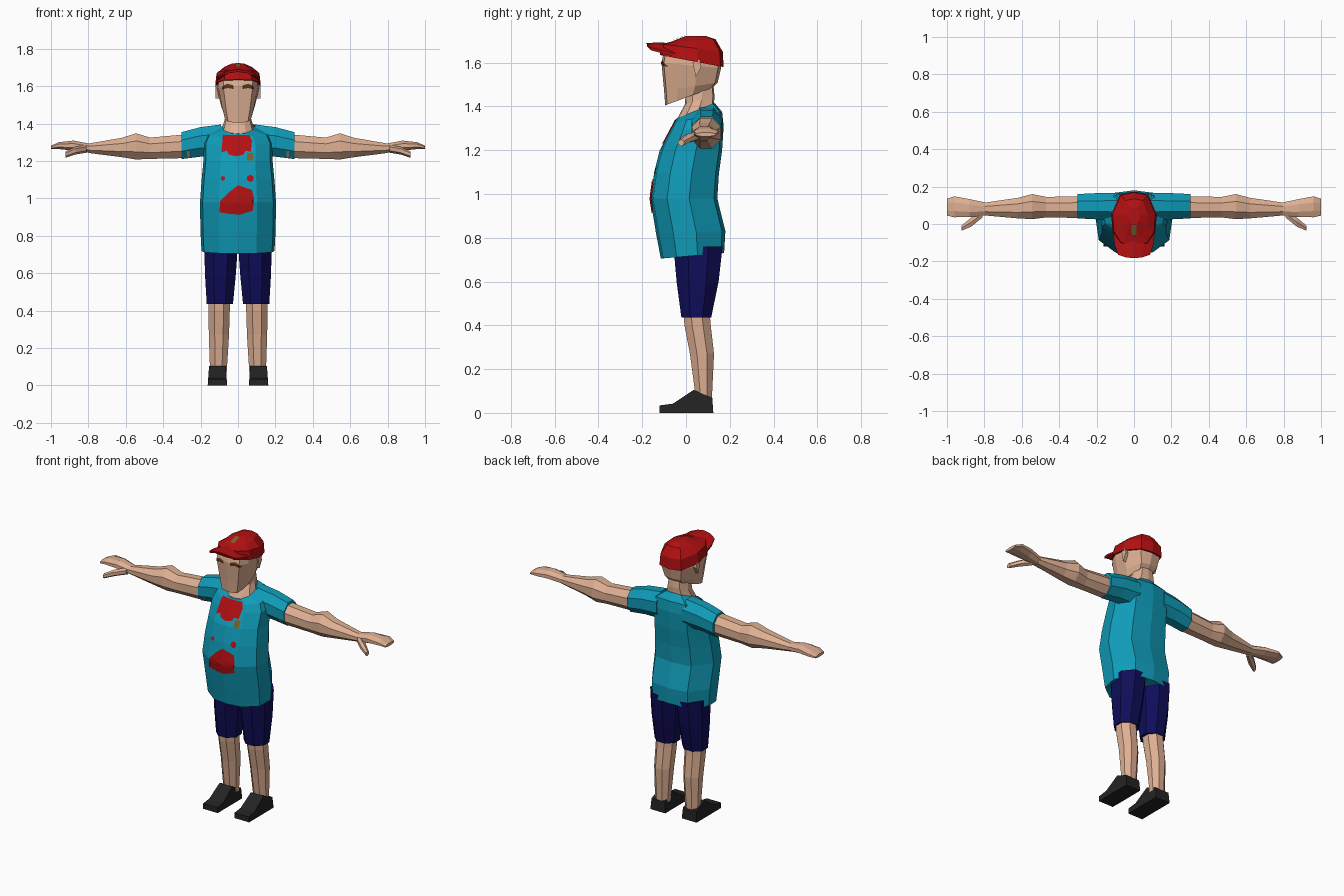
import bpy, bmesh, math
from mathutils import Vector
from mathutils.bvhtree import BVHTree


def material(name, r, g, b):
    m = bpy.data.materials.new(name)
    m.diffuse_color = (r, g, b, 1)
    return m


SKIN = material("skin", 0.73, 0.43, 0.29)
TEAL = material("teal_cloth", 0.005, 0.33, 0.48)
RED = material("red", 0.46, 0.005, 0.006)
NAVY = material("navy_cloth", 0.005, 0.004, 0.10)
BLACK = material("black_leather", 0.017, 0.017, 0.017)
BROWN = material("brown_hair", 0.10, 0.04, 0.008)
GOLD = material("dull_gold", 0.20, 0.12, 0.02)


def finish(name, bm, mat):
    me = bpy.data.meshes.new(name)
    bm.to_mesh(me)
    bm.free()
    me.materials.append(mat)
    ob = bpy.data.objects.new(name, me)
    bpy.context.collection.objects.link(ob)
    return ob


def loft(name, rings, mat):
    """Closed skin through rings that have equal point counts."""
    bm = bmesh.new()
    vs = [[bm.verts.new(p) for p in ring] for ring in rings]
    n = len(vs[0])
    for a, b in zip(vs, vs[1:]):
        for i in range(n):
            j = (i + 1) % n
            bm.faces.new((a[i], a[j], b[j], b[i]))
    bm.faces.new(vs[0])
    bm.faces.new(vs[-1])
    bmesh.ops.recalc_face_normals(bm, faces=bm.faces)
    return finish(name, bm, mat)


def body_ring(zf, zb, yf, yb, w, k=0.5):
    """Symmetric ten-sided ring, tilted from front height zf to back height zb."""
    half = [(0, 0), (k, 0.04), (0.93, 0.25), (1, 0.58), (0.62, 0.95), (0, 1)]
    pts = half + [(-u, t) for u, t in half[-2:0:-1]]
    return [(u * w, yf + t * (yb - yf), zf + t * (zb - zf)) for u, t in pts]


def oval(n, ra, rb):
    c = math.cos(math.pi / n)
    return [(ra / c * math.cos((i + 0.5) * math.tau / n),
             rb / c * math.sin((i + 0.5) * math.tau / n)) for i in range(n)]


def limb_x(name, rows, mat, s, n=8):
    """Limb along x; rows are x, y, z, half depth, half height."""
    loft(name, [[(s * x, y + a, z + b) for a, b in oval(n, ra, rb)]
                for x, y, z, ra, rb in rows], mat)


def limb_z(name, rows, mat, s, n=8):
    """Limb along z; rows are z, x, y, half width, half depth."""
    loft(name, [[(s * (x + a), y + b, z) for a, b in oval(n, ra, rb)]
                for z, x, y, ra, rb in rows], mat)


def patch(name, outline, target, mat, from_top=False):
    """Thin painted shape projected on a surface."""
    tree = BVHTree.FromPolygons([v.co for v in target.data.vertices],
                                [p.vertices[:] for p in target.data.polygons])
    ray = Vector((0, 0, -1)) if from_top else Vector((0, 1, 0))
    bm = bmesh.new()
    bm.faces.new([bm.verts.new((a, b, 3) if from_top else (a, -1, b)) for a, b in outline])
    bmesh.ops.triangulate(bm, faces=bm.faces)
    bmesh.ops.subdivide_edges(bm, edges=bm.edges, cuts=4, use_grid_fill=True)
    for v in bm.verts:
        hit, normal, _, _ = tree.ray_cast(v.co, ray)
        if hit:
            v.co = hit - ray * 0.005
    bm.normal_update()
    for f in bm.faces:
        if f.normal.dot(ray) > 0:
            f.normal_flip()
    return finish(name, bm, mat)


def box2d(x0, x1, y0, y1):
    return [(x0, y0), (x1, y0), (x1, y1), (x0, y1)]


# Shirt body with round belly
shirt = loft("shirt_body", [body_ring(*r) for r in (
    (0.705, 0.73, -0.115, 0.174, 0.195),
    (0.82, 0.83, -0.137, 0.18, 0.201),
    (0.98, 0.98, -0.163, 0.143, 0.203),
    (1.10, 1.09, -0.145, 0.15, 0.195),
    (1.20, 1.20, -0.12, 0.165, 0.185),
    (1.285, 1.31, -0.075, 0.172, 0.185),
    (1.325, 1.375, -0.053, 0.165, 0.165),
    (1.345, 1.415, -0.043, 0.132, 0.085))], TEAL)

# Red stains and breast badge
patch("chest_stain", [(-0.08, 1.34), (0.06, 1.34), (0.075, 1.31), (0.055, 1.28), (0.068, 1.25),
                      (0.04, 1.255), (0.03, 1.235), (-0.01, 1.225), (-0.05, 1.235),
                      (-0.06, 1.255), (-0.09, 1.245), (-0.065, 1.30)], shirt, RED)
patch("belly_stain", [(-0.1, 0.925), (-0.095, 0.985), (-0.045, 1.035), (0, 1.07), (0.075, 1.045),
                      (0.085, 1.0), (0.08, 0.935), (0.01, 0.912), (-0.05, 0.918)], shirt, RED)
for name, x, r in (("small_stain_right", -0.08, 0.011), ("small_stain_left", 0.066, 0.017)):
    patch(name, [(x + a, 1.107 + b) for a, b in oval(6, r, r)], shirt, RED)
patch("shirt_badge", box2d(0.048, 0.084, 1.203, 1.243), shirt, GOLD)

# Neck and head
loft("neck", [body_ring(*r) for r in (
    (1.335, 1.405, -0.045, 0.128, 0.085),
    (1.41, 1.45, -0.005, 0.13, 0.068),
    (1.49, 1.50, 0.0, 0.125, 0.06))], SKIN)
head = loft("head", [body_ring(*r, k=0.7) for r in (
    (1.405, 1.485, -0.095, 0.12, 0.075),
    (1.47, 1.51, -0.1, 0.145, 0.09),
    (1.60, 1.575, -0.112, 0.16, 0.113),
    (1.66, 1.64, -0.1, 0.15, 0.108))], SKIN)

# Cap crown
crown = loft("cap_crown", [body_ring(*r, k=0.6) for r in (
    (1.635, 1.58, -0.12, 0.172, 0.122),
    (1.685, 1.65, -0.112, 0.168, 0.115),
    (1.695, 1.707, -0.07, 0.135, 0.075),
    (1.722, 1.722, 0.0, 0.09, 0.03))], RED)

# Arched cap bill
bill = []
for y, w, z, drop in ((-0.183, 0.085, 1.69, 0.02), (-0.13, 0.103, 1.692, 0.035),
                      (-0.06, 0.112, 1.69, 0.05)):
    us = (-1, -0.5, 0, 0.5, 1)
    top = [(u * w, y + 0.018 * u * u, z - drop * u * u) for u in us]
    bill.append(top + [(px, py + 0.005, pz - 0.014) for px, py, pz in reversed(top)])
loft("cap_bill", bill, RED)
patch("cap_badge", box2d(-0.014, 0.014, -0.058, -0.005), crown, GOLD, from_top=True)

# Mirrored parts
for side, s in (("left", 1), ("right", -1)):
    # Eyebrow and ear
    patch(side + "_eyebrow", [(s * x, z) for x, z in (
        (0.024, 1.585), (0.024, 1.604), (0.055, 1.613), (0.08, 1.603),
        (0.088, 1.582), (0.055, 1.59))], head, BROWN)
    loft(side + "_ear", [[(s * x, y, z) for y, z in ((0.03, 1.6), (0.06, 1.615), (0.07, 1.58), (0.045, 1.535))]
                         for x in (0.09, 0.119)], SKIN)
    # Sleeve, arm, hand and thumb
    limb_x(side + "_sleeve", ((0.09, 0.095, 1.31, 0.072, 0.085),
                              (0.2, 0.095, 1.302, 0.07, 0.079),
                              (0.302, 0.095, 1.282, 0.065, 0.072)), TEAL, s)
    limb_x(side + "_arm", ((0.26, 0.09, 1.28, 0.058, 0.064),
                           (0.47, 0.09, 1.268, 0.055, 0.057),
                           (0.545, 0.093, 1.278, 0.067, 0.07),
                           (0.62, 0.085, 1.272, 0.055, 0.052),
                           (0.80, 0.08, 1.268, 0.034, 0.025)), SKIN, s)
    limb_x(side + "_hand", ((0.79, 0.08, 1.268, 0.034, 0.024),
                            (0.88, 0.085, 1.282, 0.048, 0.027),
                            (0.96, 0.092, 1.282, 0.056, 0.018),
                            (1.0, 0.09, 1.272, 0.045, 0.009)), SKIN, s)
    limb_x(side + "_thumb", ((0.81, 0.055, 1.265, 0.02, 0.018),
                             (0.87, 0.01, 1.255, 0.024, 0.018),
                             (0.922, -0.022, 1.234, 0.014, 0.014)), SKIN, s, 6)
    # Shorts leg, bare leg
    limb_z(side + "_shorts_leg", ((0.76, 0.09, 0.055, 0.09, 0.112),
                                  (0.60, 0.094, 0.053, 0.083, 0.096),
                                  (0.435, 0.097, 0.047, 0.07, 0.068)), NAVY, s)
    limb_z(side + "_leg", ((0.47, 0.1, 0.047, 0.058, 0.06),
                           (0.40, 0.101, 0.053, 0.057, 0.06),
                           (0.27, 0.102, 0.073, 0.054, 0.055),
                           (0.06, 0.105, 0.082, 0.044, 0.036)), SKIN, s)
    # Shoe
    shoe = ((-0.12, 0), (-0.12, 0.034), (-0.06, 0.042), (0.035, 0.105), (0.12, 0.068), (0.125, 0))
    loft(side + "_shoe", [[(s * (0.11 + d * (0.052 - 0.07 * z)), y, z) for y, z in shoe]
                          for d in (-1, 1)], BLACK)
